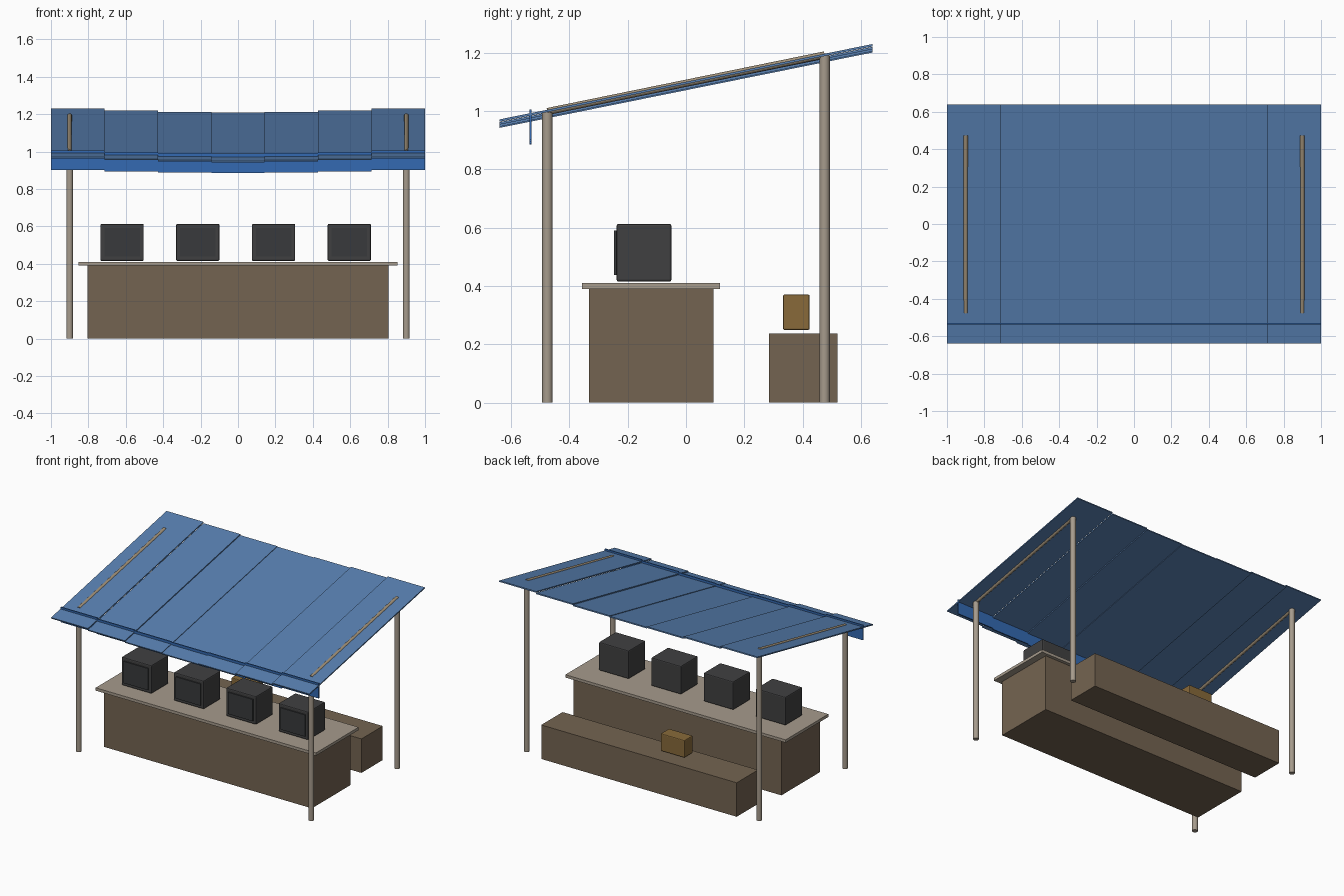
import bpy, math
from mathutils import Vector

if "Cube" in bpy.data.objects:
    bpy.data.objects.remove(bpy.data.objects["Cube"])


def material(name, r, g, b):
    lin = lambda c: (c / 255 / 12.92) if c < 11 else ((c / 255 + 0.055) / 1.055) ** 2.4
    m = bpy.data.materials.new(name)
    m.diffuse_color = (lin(r), lin(g), lin(b), 1)
    m.use_nodes = True
    m.node_tree.nodes["Principled BSDF"].inputs["Base Color"].default_value = m.diffuse_color
    return m


ROOF = material("tarp blue", 88, 128, 177)
VALANCE = material("deep blue", 52, 106, 178)
WOOD = material("dark wood", 116, 100, 81)
PALE = material("weathered grey wood", 166, 155, 140)
BEAM = material("tan pole", 158, 142, 118)
CASE = material("charcoal casing", 64, 64, 65)
SCREEN = material("dark screen", 56, 58, 60)
CRATE = material("ochre crate", 136, 106, 58)


def box(name, lo, hi, mat, bevel=0.0):
    lo, hi = Vector(lo), Vector(hi)
    bpy.ops.mesh.primitive_cube_add(size=1, location=(lo + hi) / 2)
    o = bpy.context.object
    o.name = name
    o.scale = hi - lo
    bpy.ops.object.transform_apply(location=False, rotation=False, scale=True)
    o.data.materials.append(mat)
    if bevel:
        b = o.modifiers.new("bevel", 'BEVEL')
        b.width, b.segments = bevel, 2
    return o


def pole(name, a, b, radius, mat):
    a, b = Vector(a), Vector(b)
    bpy.ops.mesh.primitive_cylinder_add(vertices=16, radius=radius, depth=(b - a).length,
                                        location=(a + b) / 2)
    o = bpy.context.object
    o.name = name
    o.rotation_euler = (b - a).to_track_quat('Z', 'Y').to_euler()
    o.data.materials.append(mat)
    bpy.ops.object.shade_smooth_by_angle(angle=math.radians(40))


# Sagging roof strips with the hanging front valance
W = 2 / 7
TILT = math.atan2(0.258, 1.277)
SAG = [0.022, 0.018, 0.010, 0.0]
for i in range(7):
    sag = SAG[abs(i - 3)]
    x0 = -1 + i * W
    strip = box("roof_strip", (x0, -0.652, -0.004), (x0 + W, 0.652, 0.004), ROOF)
    strip.rotation_euler.x = TILT
    strip.location.z = 1.096 - sag * 0.95
    drop = sag * 0.72
    box("front_valance", (x0, -0.537, 0.900 - drop), (x0 + W, -0.529, 1.005 - drop), VALANCE)

# Posts and sloping roof poles
for s in (-1, 1):
    pole("front_post", (s * 0.9, -0.475, 0), (s * 0.9, -0.475, 0.995), 0.018, PALE)
    pole("back_post", (s * 0.9, 0.475, 0), (s * 0.9, 0.475, 1.19), 0.018, PALE)
    pole("roof_pole", (s * 0.9, -0.475, 0.998), (s * 0.9, 0.475, 1.192), 0.012, BEAM)

# Counter and back bench
box("counter", (-0.805, -0.332, 0), (0.805, 0.094, 0.39), WOOD)
box("countertop", (-0.853, -0.356, 0.39), (0.853, 0.116, 0.41), PALE)
box("back_bench", (-0.757, 0.284, 0), (0.757, 0.52, 0.238), WOOD)

# Row of display sets on the counter
for i in range(4):
    x = -0.62 + i * 0.405
    box("display_case", (x - 0.116, -0.238, 0.415), (x + 0.116, -0.05, 0.613), CASE, 0.007)
    box("display_screen", (x - 0.095, -0.246, 0.438), (x + 0.095, -0.237, 0.59), SCREEN)

# Small crate on the bench
box("crate", (-0.285, 0.332, 0.249), (-0.10, 0.424, 0.371), CRATE, 0.006)
